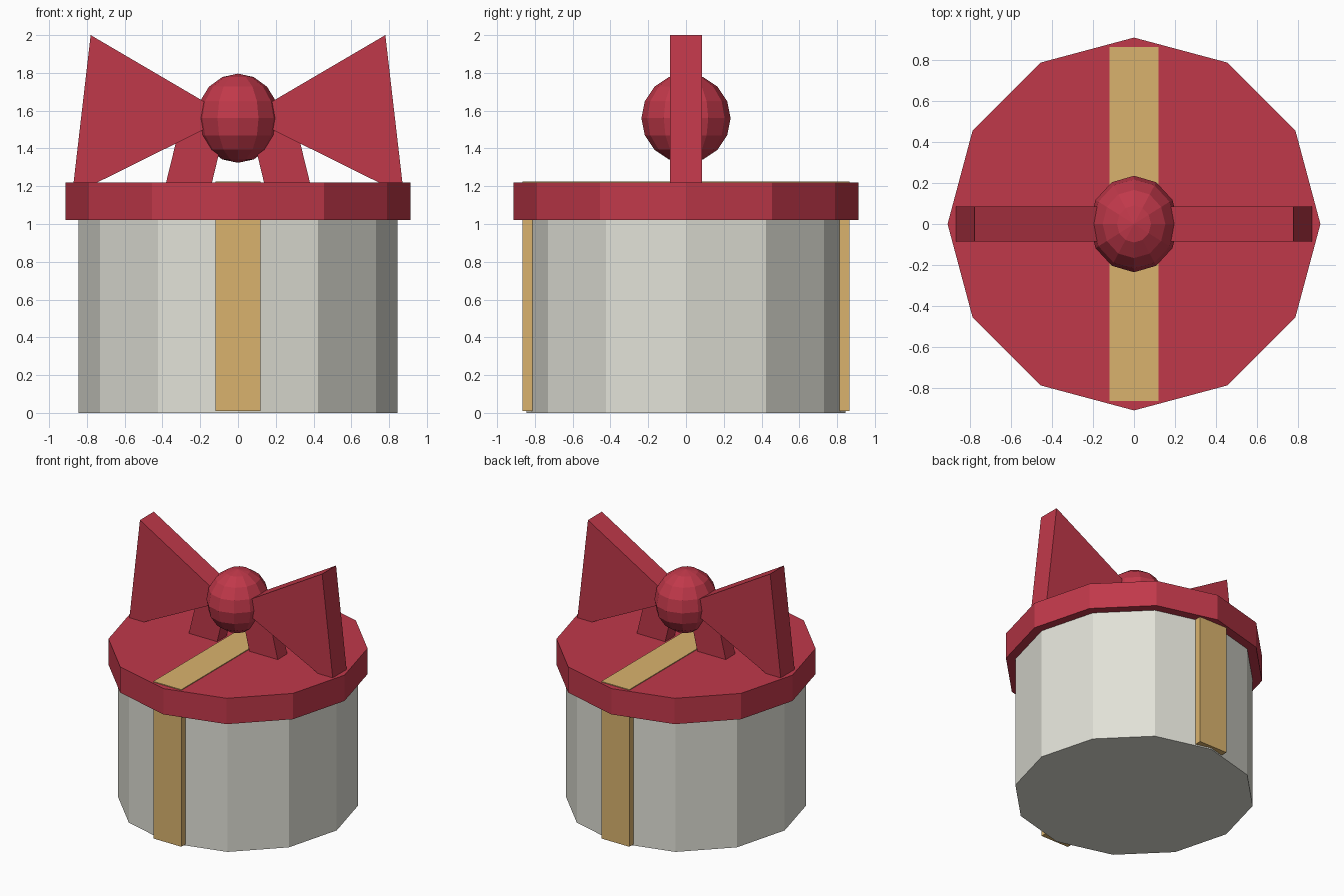
import bpy, bmesh
from math import radians
from mathutils import Matrix

cube = bpy.data.objects.get("Cube")
if cube:
    bpy.data.objects.remove(cube, do_unlink=True)


def material(name, rgb):
    mat = bpy.data.materials.new(name)
    mat.use_nodes = True
    mat.diffuse_color = (*rgb, 1)
    mat.node_tree.nodes["Principled BSDF"].inputs["Base Color"].default_value = (*rgb, 1)
    return mat


RED = material("ribbon red", (0.53, 0.04, 0.068))
GOLD = material("gold band", (0.70, 0.45, 0.155))
CREAM = material("warm white", (0.75, 0.75, 0.68))


def finish(name, bm, mat):
    bmesh.ops.recalc_face_normals(bm, faces=bm.faces)
    mesh = bpy.data.meshes.new(name)
    bm.to_mesh(mesh)
    bm.free()
    mesh.materials.append(mat)
    obj = bpy.data.objects.new(name, mesh)
    bpy.context.collection.objects.link(obj)
    return obj


def drum(name, radius, z0, z1, mat):
    """Twelve-sided cylinder with a corner on each axis."""
    bm = bmesh.new()
    bmesh.ops.create_cone(bm, cap_ends=True, segments=12, radius1=radius,
                          radius2=radius, depth=z1 - z0,
                          matrix=Matrix.Translation((0, 0, (z0 + z1) / 2)))
    return finish(name, bm, mat)


def slab(name, outline, half, mat):
    """Extrude an x-z outline evenly to both sides of y = 0."""
    bm = bmesh.new()
    face = bm.faces.new([bm.verts.new((x, -half, z)) for x, z in outline])
    new = bmesh.ops.extrude_face_region(bm, geom=[face])["geom"]
    verts = [v for v in new if isinstance(v, bmesh.types.BMVert)]
    bmesh.ops.translate(bm, verts=verts, vec=(0, 2 * half, 0))
    return finish(name, bm, mat)


# Box and lid
drum("box_body", 0.845, 0, 1.1, CREAM)
drum("lid", 0.912, 1.02, 1.22, RED)

# Gold band wrapped over the front, top and back
slab("gold_band", [(-0.12, 0.01), (0.12, 0.01), (0.12, 1.226), (-0.12, 1.226)], 0.865, GOLD)

# Bow loops and hanging tails, mirrored left and right
loop = [(0.043, 1.568), (0.878, 1.154), (0.78, 2.0)]
tail = [(0.145, 1.19), (0.388, 1.19), (0.328, 1.435), (0.2, 1.5), (0.07, 1.5)]
for side, sign in (("left", 1), ("right", -1)):
    slab("bow_loop_" + side, [(sign * x, z) for x, z in loop], 0.085, RED)
    slab("bow_tail_" + side, [(sign * x, z) for x, z in tail], 0.058, RED)

# Faceted knot, slightly narrow across the bow
bm = bmesh.new()
bmesh.ops.create_uvsphere(bm, u_segments=12, v_segments=8, radius=0.236,
                          matrix=Matrix.Translation((0, 0, 1.56)) @ Matrix.Diagonal((0.92, 1, 1, 1)))
finish("bow_knot", bm, RED)
